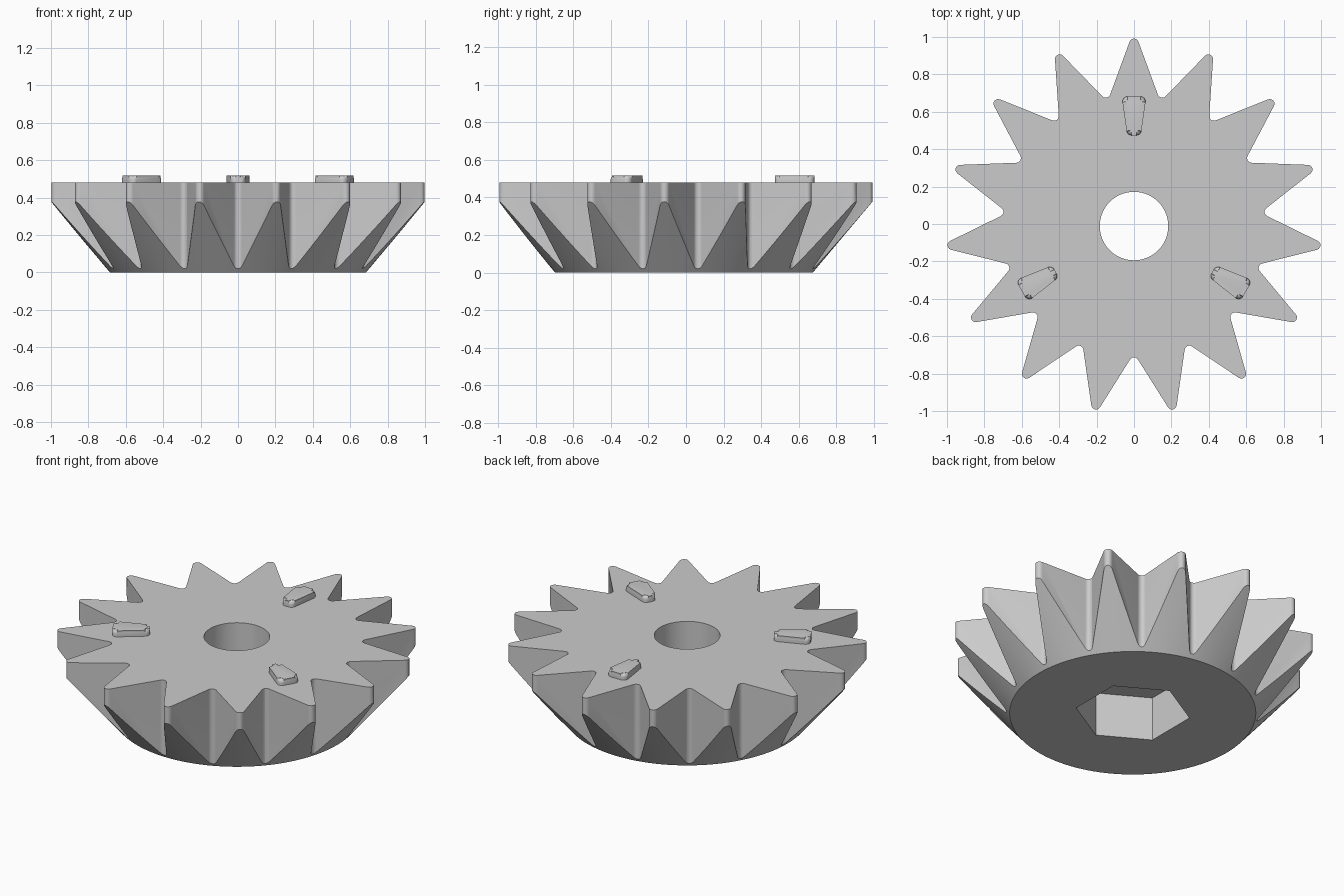
import bpy, bmesh
from math import sin, cos, tan, pi, radians
from mathutils import Vector, Matrix

TEETH = 15
TOP = 0.48
SHIFT = Vector((0, -0.011, 0))   # centres the odd-toothed outline in its bounds

cube = bpy.data.objects.get("Cube")
if cube:
    bpy.data.objects.remove(cube, do_unlink=True)

grey = bpy.data.materials.new("plain grey")
grey.use_nodes = True
colour = (0.6, 0.6, 0.6, 1)
grey.diffuse_color = colour
bsdf = next(n for n in grey.node_tree.nodes if n.type == 'BSDF_PRINCIPLED')
bsdf.inputs["Base Color"].default_value = colour


def polar(radius, angle):
    return Vector((radius * cos(angle), radius * sin(angle)))


def rounded(points, radius, steps=6):
    """Round every corner of a closed outline with an arc."""
    out = []
    for i, p in enumerate(points):
        a = (points[i - 1] - p).normalized()
        b = (points[(i + 1) % len(points)] - p).normalized()
        half = a.angle(b) / 2
        centre = p + (a + b).normalized() * (radius / sin(half))
        start = (p + a * (radius / tan(half)) - centre).normalized()
        end = (p + b * (radius / tan(half)) - centre).normalized()
        for k in range(steps + 1):
            out.append(centre + start.slerp(end, k / steps) * radius)
    return out


def add_object(name, bm):
    bmesh.ops.recalc_face_normals(bm, faces=bm.faces)
    mesh = bpy.data.meshes.new(name)
    bm.to_mesh(mesh)
    bm.free()
    mesh.materials.append(grey)
    obj = bpy.data.objects.new(name, mesh)
    bpy.context.collection.objects.link(obj)
    return obj


def prism(outline, low, high):
    """Closed upright solid with the given outline."""
    bm = bmesh.new()
    bottom = [bm.verts.new((p.x, p.y, low)) for p in outline]
    top = [bm.verts.new((p.x, p.y, high)) for p in outline]
    bm.faces.new(bottom[::-1])
    bm.faces.new(top)
    for i in range(len(outline)):
        bm.faces.new((bottom[i - 1], bottom[i], top[i], top[i - 1]))
    return bm


def smooth(obj, angle):
    bpy.ops.object.select_all(action='DESELECT')
    obj.select_set(True)
    bpy.context.view_layer.objects.active = obj
    bpy.ops.object.shade_smooth_by_angle(angle=radians(angle))


# Toothed blank
outline = []
for i in range(TEETH):
    a = pi / 2 + i * 2 * pi / TEETH
    outline += [polar(1.05, a), polar(0.68, a + pi / TEETH)]
gear = add_object("bevel_gear", prism(rounded(outline, 0.025), -0.1, TOP))

# Cone that trims the underside of the teeth
bm = bmesh.new()
bmesh.ops.create_cone(bm, cap_ends=True, segments=180, radius1=0.685,
                      radius2=1.19, depth=0.6,
                      matrix=Matrix.Translation((0, 0, 0.3)))
cone = add_object("cone_cutter", bm)

# Round bore and hexagonal socket underneath
bore = add_object("bore_cutter", prism(
    [polar(0.183, i * 2 * pi / 96) for i in range(96)], -0.2, 0.7))
socket = add_object("socket_cutter", prism(
    [polar(0.32, pi / 6 + i * pi / 3) for i in range(6)], -0.2, 0.27))

cutters = [(cone, 'INTERSECT'), (bore, 'DIFFERENCE'), (socket, 'DIFFERENCE')]
for cutter, operation in cutters:
    cutter.hide_render = True
    mod = gear.modifiers.new(cutter.name, 'BOOLEAN')
    mod.object = cutter
    mod.operation = operation
    mod.solver = 'EXACT'

# Bake the cuts and drop the cutters
bpy.context.view_layer.update()
graph = bpy.context.evaluated_depsgraph_get()
gear_mesh = bpy.data.meshes.new_from_object(gear.evaluated_get(graph))
gear.modifiers.clear()
gear.data = gear_mesh
for cutter, _ in cutters:
    bpy.data.objects.remove(cutter, do_unlink=True)
gear.location = SHIFT
smooth(gear, 25)

# Three tapered locating lugs on the top face
lug_outline = [Vector(p) for p in
               ((-0.036, 0.485), (0.036, 0.485), (0.066, 0.693), (-0.066, 0.693))]
for i, name in enumerate(("back_lug", "right_lug", "left_lug")):
    bm = prism(rounded(lug_outline, 0.028), TOP - 0.03, 0.517)
    rim = [e for e in bm.edges if all(v.co.z > 0.5 for v in e.verts)]
    bmesh.ops.bevel(bm, geom=rim, offset=0.022, segments=5, profile=0.5,
                    affect='EDGES', clamp_overlap=True)
    bmesh.ops.rotate(bm, verts=bm.verts, cent=(0, 0, 0),
                     matrix=Matrix.Rotation(i * 2 * pi / 3, 3, 'Z'))
    lug = add_object(name, bm)
    lug.location = SHIFT
    smooth(lug, 40)
